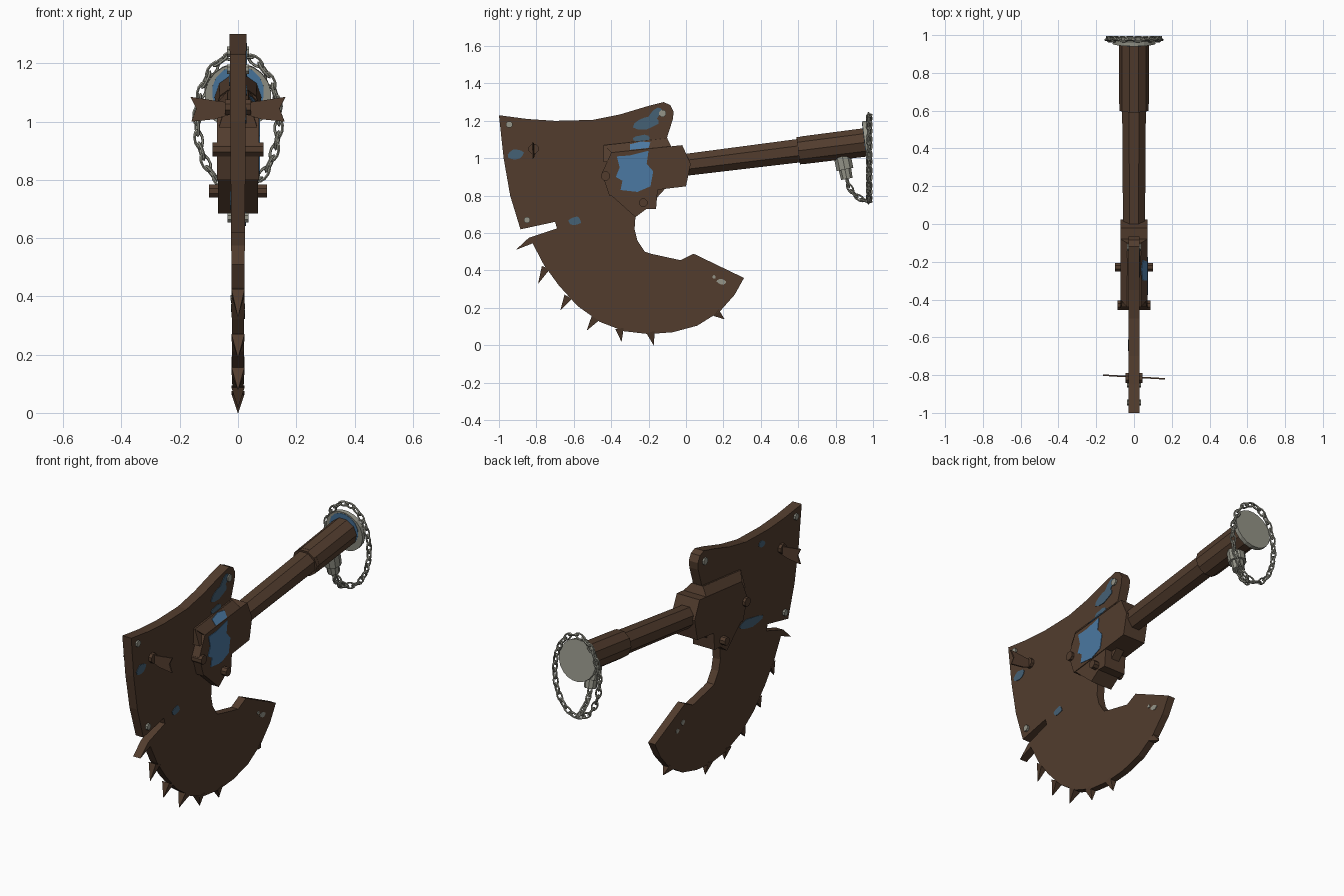
import bpy, bmesh, math, random
from mathutils import Vector, Matrix

random.seed(4)
cube = bpy.data.objects.get("Cube")
if cube:
    bpy.data.objects.remove(cube)


def material(name, rgb):
    m = bpy.data.materials.new(name)
    m.use_nodes = True
    m.diffuse_color = (*rgb, 1)
    bsdf = next(n for n in m.node_tree.nodes if n.type == 'BSDF_PRINCIPLED')
    bsdf.inputs["Base Color"].default_value = (*rgb, 1)
    return m


RUST = material("rust_brown", (0.085, 0.046, 0.027))
STEEL = material("pale_steel", (0.30, 0.30, 0.25))
BLUE = material("chipped_blue", (0.07, 0.19, 0.36))
FADED = material("faded_blue", (0.06, 0.12, 0.18))


def finish(name, bm, mat):
    bmesh.ops.recalc_face_normals(bm, faces=bm.faces)
    mesh = bpy.data.meshes.new(name)
    bm.to_mesh(mesh)
    bm.free()
    mesh.materials.append(mat)
    ob = bpy.data.objects.new(name, mesh)
    bpy.context.collection.objects.link(ob)
    return ob


def prism(name, pts, lo, hi, mat):
    """Side outline (y, z) filled between x = lo(y, z) and x = hi(y, z)."""
    bm = bmesh.new()
    a = [bm.verts.new((lo(y, z), y, z)) for y, z in pts]
    b = [bm.verts.new((hi(y, z), y, z)) for y, z in pts]
    bm.faces.new(a)
    bm.faces.new(b[::-1])
    for i in range(len(pts)):
        j = (i + 1) % len(pts)
        bm.faces.new((a[i], a[j], b[j], b[i]))
    return finish(name, bm, mat)


def slab(name, pts, width, mat=RUST):
    return prism(name, pts, lambda y, z: -width(y, z), width, mat)


def rod(name, p, q, r1, r2, sides, mat=RUST):
    p, q = Vector(p), Vector(q)
    bm = bmesh.new()
    turn = (q - p).to_track_quat('Z', 'Y').to_matrix().to_4x4()
    spin = Matrix.Rotation(math.pi / sides, 4, 'Z')
    bmesh.ops.create_cone(bm, cap_ends=True, segments=sides, radius1=r1, radius2=r2,
                          depth=(q - p).length,
                          matrix=Matrix.Translation((p + q) / 2) @ turn @ spin)
    return finish(name, bm, mat)


def blade_w(y, z):
    return 0.019 + 0.0075 * z


def hub_w(y, z):
    return 0.072


def slope_w(y, z):
    return 0.072 - 0.8 * (z - 0.105 * y - 1.072)


def patch(name, pts, side, width, mat):
    prism(name, pts, lambda y, z: side * (width(y, z) - 0.002),
          lambda y, z: side * (width(y, z) + 0.003), mat)


def blob(y, z, ry, rz, tilt=0):
    out = []
    for i in range(11):
        a = i * math.tau / 11
        k = random.uniform(0.8, 1.1)
        u, v = ry * k * math.cos(a), rz * k * math.sin(a)
        out.append((y + u * math.cos(tilt) - v * math.sin(tilt),
                    z + u * math.sin(tilt) + v * math.cos(tilt)))
    return out


# Blade: upper cleaver plate, notch at the front, hooked lower crescent
slab("blade", [
    (-1, 1.23), (-.85, 1.21), (-.7, 1.2), (-.5, 1.205), (-.35, 1.235), (-.2, 1.28),
    (-.12, 1.3), (-.085, 1.285), (-.066, 1.25), (-.07, 1.21), (-.105, 1.1), (-.1, .85),
    (-.2, .74), (-.27, .69), (-.275, .62), (-.26, .56), (-.22, .5), (-.19, .49),
    (-.03, .455), (.04, .49), (.31, .36), (.26, .27), (.18, .18), (.06, .105),
    (-.07, .07), (-.2, .06), (-.33, .075), (-.46, .125), (-.58, .21), (-.68, .32),
    (-.76, .43), (-.82, .545), (-.91, .51), (-.84, .575), (-.69, .625), (-.7, .66),
    (-.885, .62), (-.94, .8), (-.975, 1.0)], blade_w)

# Teeth along the cutting edge
teeth = [((-.75, .415), (-.79, .33)), ((-.63, .26), (-.67, .19)), ((-.485, .145), (-.53, .08)),
         ((-.355, .09), (-.345, .02)), ((-.19, .07), (-.172, 0)), ((.16, .175), (.205, .14))]
for i, (base, tip) in enumerate(teeth):
    rod(f"tooth_{i}", (0, *base), (0, *tip), .032, .001, 4)

# Hub that clamps the blade, with sloped shoulder and lower lug
slab("hub", [(-.45, .92), (-.4, 1.03), (-.02, 1.07), (.025, .97), (0, .85), (-.41, .8)], hub_w)
slab("hub_shoulder", [(-.44, .98), (-.44, 1.07), (-.1, 1.108), (-.105, 1.02)],
     lambda y, z: min(.066, slope_w(y, z)))
slab("hub_slope", [(-.4, 1.03), (-.44, 1.07), (-.1, 1.106), (-.08, 1.064)], slope_w)
slab("hub_lug", [(-.41, .81), (-.27, .685), (-.21, .73), (-.16, .73), (-.15, .85)],
     lambda y, z: .068)

# Bolts through the hub and rivets through the blade
for name, y, z, r, half, mat in [
        ("hub_bolt_front", -.43, .905, .026, .088, RUST), ("hub_bolt_low", -.228, .762, .024, .1, RUST),
        ("ribbon_bolt", -.815, 1.05, .028, .045, RUST), ("rivet_top", -.945, 1.18, .018, .038, STEEL),
        ("rivet_low", -.85, .67, .018, .036, STEEL), ("rivet_horn", -.125, 1.24, .02, .038, STEEL)]:
    rod(name, (-half, y, z), (half, y, z), r, r, 8, mat)

# Swallow-tailed metal tabs on both sides of the blade
for side in (1, -1):
    bm = bmesh.new()
    outline = [(.025, 1.065), (.08, 1.072), (.163, 1.085), (.143, 1.045), (.16, 1.0),
               (.08, 1.008), (.025, 1.025)]
    vs = [bm.verts.new((side * x, -.81 - .06 * side * x, z)) for x, z in outline]
    bm.faces.new(vs)
    tab = finish("tab_left" if side > 0 else "tab_right", bm, RUST)
    mod = tab.modifiers.new("thickness", 'SOLIDIFY')
    mod.thickness, mod.offset = .008, 0

# Worn paint and bare metal patches
patch("hub_paint", [(-.37, 1.01), (-.3, 1.015), (-.2, 1.04), (-.21, .97), (-.175, .93),
                    (-.19, .85), (-.26, .82), (-.35, .83), (-.34, .88), (-.375, .9),
                    (-.355, .95)], 1, hub_w, BLUE)
patch("shoulder_paint", [(-.3, 1.045), (-.2, 1.055), (-.19, 1.085), (-.24, 1.09), (-.3, 1.075)],
      1, slope_w, BLUE)
for side, args, mat in [
        (1, (-.21, 1.19, .075, .035, .2), FADED), (1, (-.165, 1.235, .05, .025, .9), FADED),
        (1, (-.24, 1.105, .045, .02, .1), FADED), (1, (-.91, 1.02, .042, .028, .2), FADED),
        (1, (-.595, .665, .036, .024, .1), FADED), (1, (.19, .34, .028, .015, -.2), STEEL),
        (1, (.15, .365, .01, .01), STEEL), (-1, (-.55, .73, .1, .028, .1), FADED),
        (-1, (-.64, 1.14, .03, .022, .4), FADED), (-1, (.06, .39, .018, .014), STEEL),
        (-1, (.11, .36, .016, .012), STEEL)]:
    patch("worn_patch", blob(*args), side, blade_w, mat)


# Handle, grip and pommel along the slanted shaft axis
def shaft(y):
    return Vector((0, y, .965 + .125 * y))


rod("handle", shaft(-.02), shaft(.62), .063, .068, 8)
rod("grip_collar", shaft(.6), shaft(.63), .077, .077, 10)
rod("grip", shaft(.62), shaft(.965), .078, .08, 10)
rod("pommel", shaft(.955), shaft(.978), .115, .115, 20, STEEL)
rod("pommel_paint", shaft(.951) + Vector((0, 0, .018)), shaft(.957) + Vector((0, 0, .018)),
    .09, .09, 16, BLUE)

# Chain anchor under the grip
rod("anchor_socket", (0, .832, 1.03), (0, .85, .94), .048, .048, 10, STEEL)
rod("anchor_cap", (0, .848, .95), (0, .86, .89), .036, .033, 10, STEEL)

# Chain: loop round the pommel, then a short run to the anchor
bpy.ops.mesh.primitive_torus_add(major_segments=10, minor_segments=5,
                                 major_radius=.017, minor_radius=.0055)
link = bpy.context.object
link.name = "chain_link"
link.data.materials.append(STEEL)


def chain(path, count):
    """Place evenly spaced links, alternately turned, along a dense path."""
    dist = [0]
    for p, q in zip(path, path[1:]):
        dist.append(dist[-1] + (q - p).length)
    for i in range(count):
        goal = dist[-1] * (i + .5) / count
        k = next(n for n, d in enumerate(dist) if d >= goal)
        way = (path[k] - path[k - 1]).normalized()
        ob = bpy.data.objects.new("chain_link", link.data)
        bpy.context.collection.objects.link(ob)
        ob.matrix_world = (Matrix.Translation(path[k])
                           @ way.to_track_quat('X', 'Z').to_matrix().to_4x4()
                           @ Matrix.Rotation((i % 2) * math.pi / 2 + .3, 4, 'X')
                           @ Matrix.Diagonal((1.6, .85, 1, 1)))


loop = [Vector((.14 * math.sin(t), .979, 1.0 + .23 * math.cos(t)))
        for t in (math.tau * i / 400 for i in range(401))]
chain(loop, 28)
start, sag, end = Vector((0, .86, .89)), Vector((0, .88, .79)), Vector((0, .975, .77))
chain([start * (1 - t) ** 2 + sag * 2 * t * (1 - t) + end * t * t
       for t in (i / 100 for i in range(101))], 5)
bpy.data.objects.remove(link)
